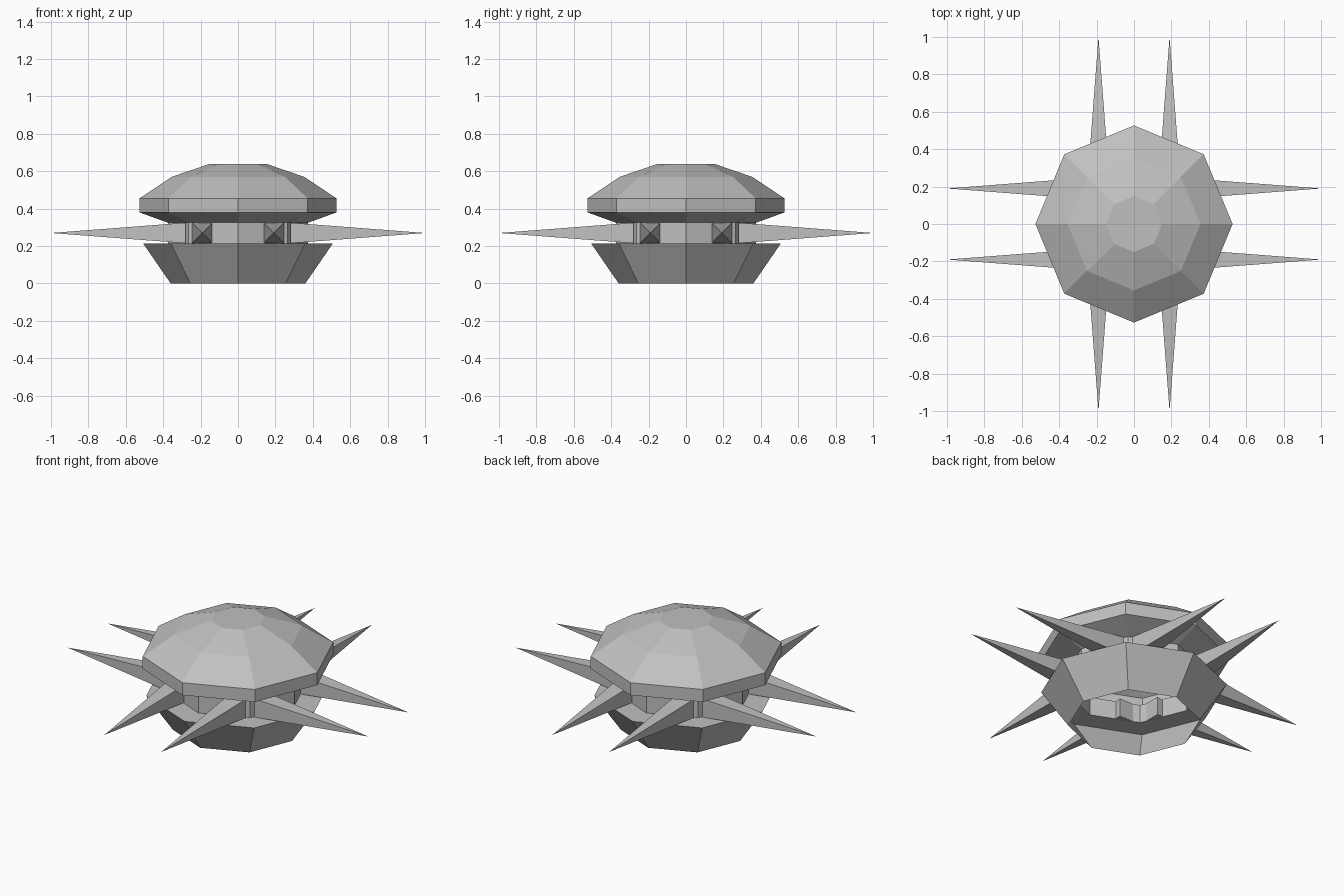
import bpy
import bmesh
from math import cos, sin, pi
from mathutils import Matrix, Vector

cube = bpy.data.objects.get("Cube")
if cube:
    bpy.data.objects.remove(cube, do_unlink=True)

SIDES = 8

grey = bpy.data.materials.new("plain grey")
grey.use_nodes = True
colour = (0.53, 0.53, 0.53, 1)
grey.diffuse_color = colour
grey.node_tree.nodes["Principled BSDF"].inputs["Base Color"].default_value = colour


def finish(name, bm):
    mesh = bpy.data.meshes.new(name)
    bm.to_mesh(mesh)
    bm.free()
    mesh.materials.append(grey)
    obj = bpy.data.objects.new(name, mesh)
    bpy.context.collection.objects.link(obj)
    return obj


def octagon_shell(name, profile, close_top=False):
    """Sweep a (radius, height) profile, listed upward, around eight sides."""
    bm = bmesh.new()
    rings = []
    for r, z in profile:
        rings.append([bm.verts.new((r * cos(2 * pi * i / SIDES),
                                    r * sin(2 * pi * i / SIDES), z))
                      for i in range(SIDES)])
    for low, high in zip(rings, rings[1:]):
        for i in range(SIDES):
            j = (i + 1) % SIDES
            bm.faces.new((low[i], low[j], high[j], high[i]))
    if close_top:
        bm.faces.new(rings[-1])
    return finish(name, bm)


# Flared bowl, open underneath, with a flat ledge around the core
octagon_shell("base_bowl", [(0.36, 0), (0.508, 0.215), (0.375, 0.215)])

# Recessed hollow core between bowl and cap
octagon_shell("core_wall", [(0.375, 0.215), (0.375, 0.325)])

# Faceted domed cap with a sloping underside
octagon_shell("domed_cap", [(0.375, 0.325), (0.527, 0.38), (0.527, 0.455),
                            (0.355, 0.57), (0.15, 0.64)], close_top=True)


def spike(name, offset, turn):
    """Square pyramid pointing outward, its base set in the core wall."""
    half, start, mid = 0.055, 0.28, 0.27
    bm = bmesh.new()
    base = [bm.verts.new((start, offset + half * a, mid + half * b))
            for a, b in ((-1, -1), (1, -1), (1, 1), (-1, 1))]
    tip = bm.verts.new((1, offset, mid))
    bm.faces.new(base)
    for i in range(4):
        bm.faces.new((base[i], base[(i + 1) % 4], tip))
    bmesh.ops.rotate(bm, verts=bm.verts, cent=Vector(),
                     matrix=Matrix.Rotation(turn, 3, "Z"))
    bmesh.ops.recalc_face_normals(bm, faces=bm.faces)
    finish(name, bm)


# Two parallel spikes on each of the four sides
for k, side in enumerate(("left", "back", "right", "front")):
    for label, offset in (("a", -0.19), ("b", 0.19)):
        spike(f"{side}_spike_{label}", offset, k * pi / 2)
